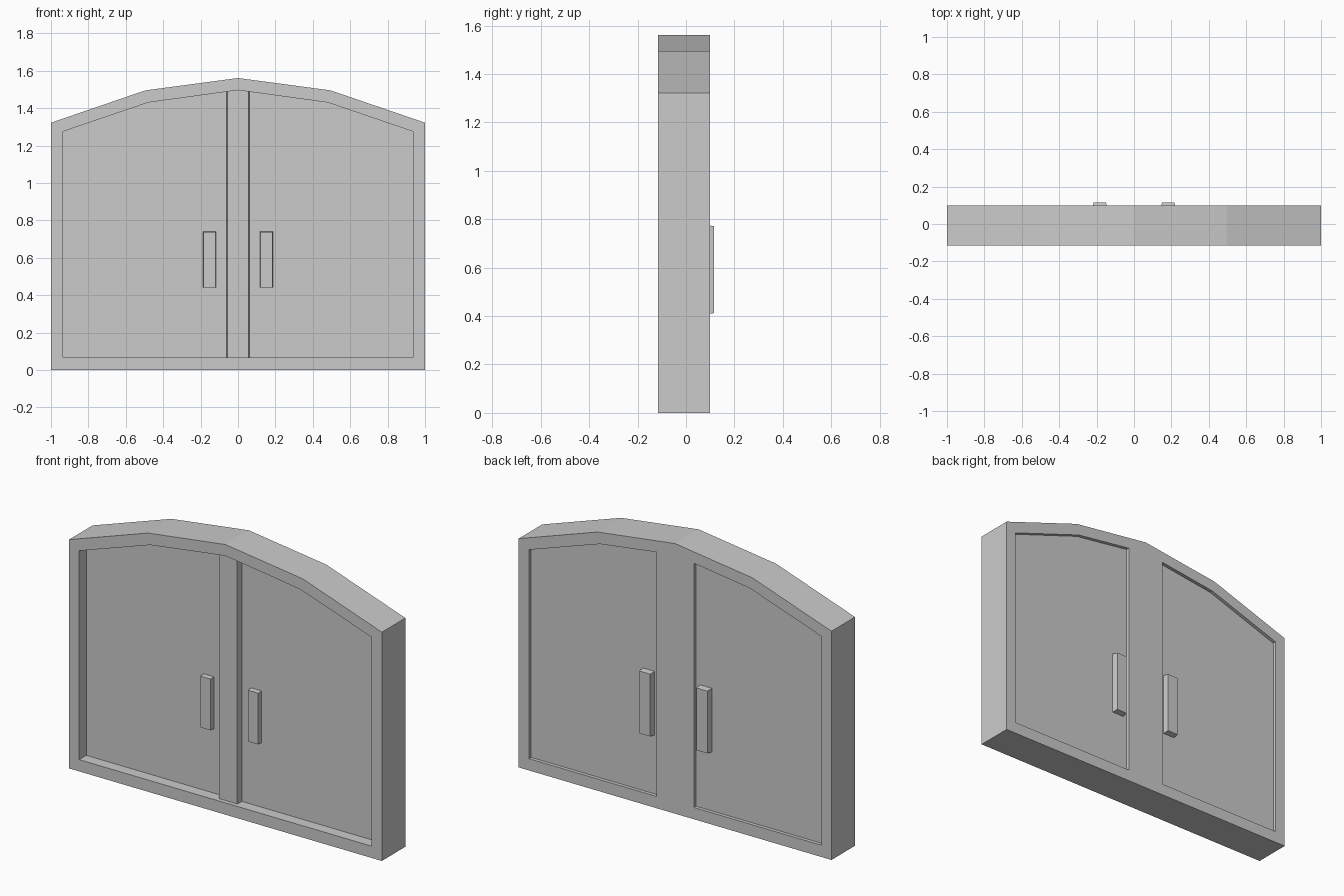
import bpy, bmesh

if "Cube" in bpy.data.objects:
    bpy.data.objects.remove(bpy.data.objects["Cube"])


def make_object(name, bm):
    bmesh.ops.recalc_face_normals(bm, faces=bm.faces)
    mesh = bpy.data.meshes.new(name)
    bm.to_mesh(mesh)
    bm.free()
    obj = bpy.data.objects.new(name, mesh)
    bpy.context.collection.objects.link(obj)
    return obj


def loop(bm, pts, y):
    return [bm.verts.new((x, y, z)) for x, z in pts]


def bridge(bm, a, b):
    n = len(a)
    for i in range(n):
        j = (i + 1) % n
        bm.faces.new((a[i], a[j], b[j], b[i]))


def prism(name, front, y0, back, y1):
    bm = bmesh.new()
    a, b = loop(bm, front, y0), loop(bm, back, y1)
    bm.faces.new(a)
    bm.faces.new(b)
    bridge(bm, a, b)
    return make_object(name, bm)


def rect(x, z, w, h):
    return [(x - w, z - h), (x + w, z - h), (x + w, z + h), (x - w, z + h)]


def mirrored(half):
    # right half listed bottom to peak; the peak is not repeated
    return half + [(-x, z) for x, z in reversed(half[:-1])]


outer = mirrored([(1, 0), (1, 1.322), (0.495, 1.495), (0, 1.561)])
inner = mirrored([(0.935, 0.068), (0.935, 1.275), (0.48, 1.43), (0, 1.496)])
F, B = -0.115, 0.10          # frame front and back
PF, PB = -0.05, 0.08         # door panel front and back

# Arched frame ring
bm = bmesh.new()
of, inf = loop(bm, outer, F), loop(bm, inner, F)
ob, inb = loop(bm, outer, B), loop(bm, inner, B)
for a, b in ((of, inf), (ob, inb), (of, ob), (inf, inb)):
    bridge(bm, a, b)
make_object("arched_frame", bm)

# Recessed door panel
prism("door_panel", inner, PF, inner, PB)


# Centre posts: narrow in front, wide behind
def post(w):
    return mirrored([(w, 0.068), (w, 1.496 - 0.1375 * w), (0, 1.496)])


prism("front_centre_post", post(0.057), -0.09, post(0.061), PF)
prism("back_centre_post", post(0.12), PB, post(0.12), B)

# Handles on both faces
for s, side in ((-1, "left"), (1, "right")):
    prism("front_handle_" + side, rect(s * 0.152, 0.59, 0.033, 0.148), -0.08,
          rect(s * 0.152, 0.59, 0.034, 0.15), PF)
    prism("back_handle_" + side, rect(s * 0.183, 0.592, 0.034, 0.18), 0.115,
          rect(s * 0.183, 0.592, 0.038, 0.184), PB)
